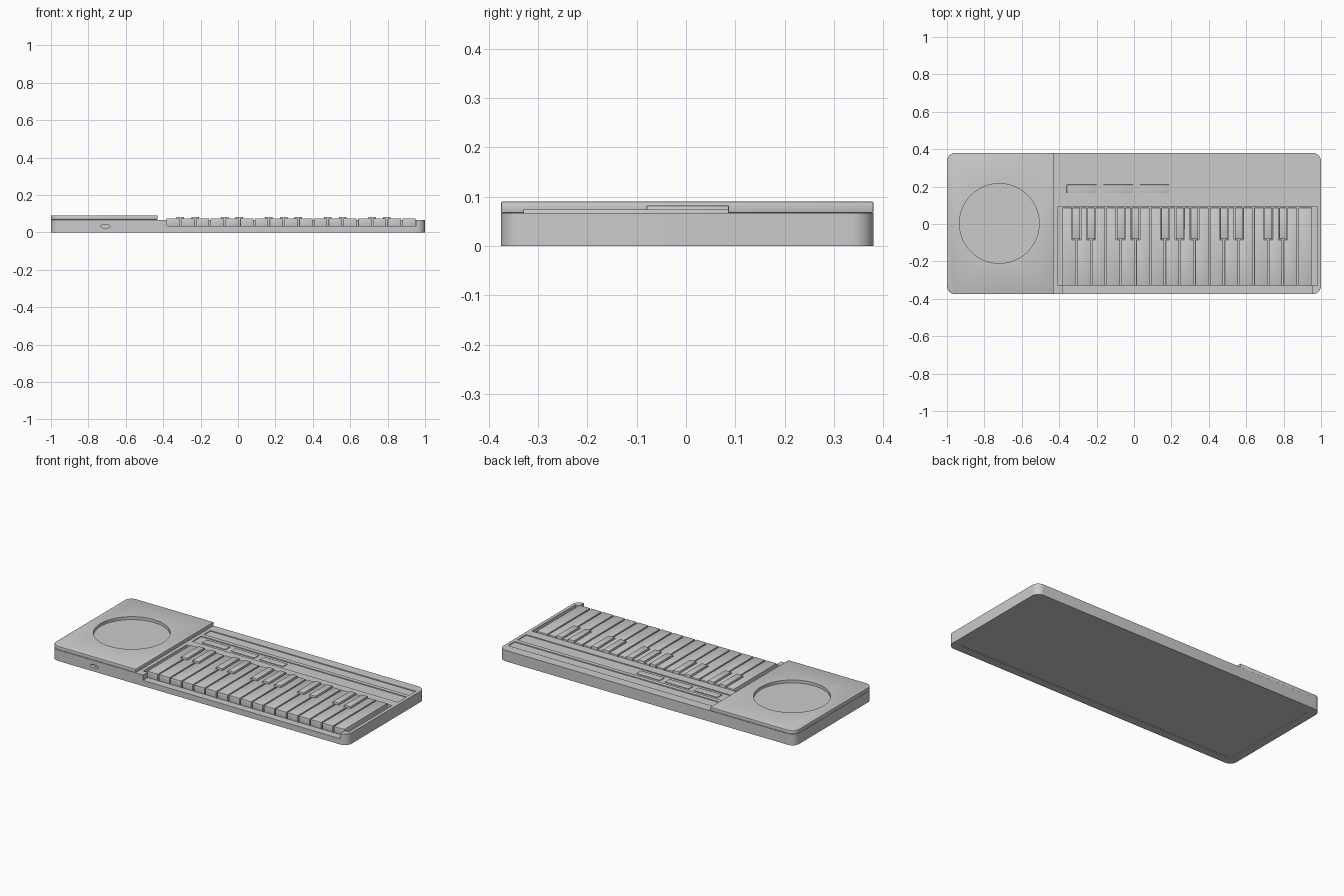
import bpy
import bmesh
from math import cos, sin, pi

cube = bpy.data.objects.get("Cube")
if cube:
    bpy.data.objects.remove(cube)

grey = bpy.data.materials.new("mid grey")
grey.use_nodes = True
grey.diffuse_color = (0.6, 0.6, 0.6, 1)
grey.node_tree.nodes["Principled BSDF"].inputs["Base Color"].default_value = (0.6, 0.6, 0.6, 1)


def prism(name, outline, z0, z1):
    """Extrude a flat outline from z0 to z1."""
    bm = bmesh.new()
    face = bm.faces.new([bm.verts.new((x, y, z0)) for x, y in outline])
    top = bmesh.ops.extrude_face_region(bm, geom=[face])["geom"]
    for v in top:
        if isinstance(v, bmesh.types.BMVert):
            v.co.z = z1
    bmesh.ops.recalc_face_normals(bm, faces=bm.faces)
    mesh = bpy.data.meshes.new(name)
    bm.to_mesh(mesh)
    bm.free()
    mesh.materials.append(grey)
    obj = bpy.data.objects.new(name, mesh)
    bpy.context.collection.objects.link(obj)
    return obj


def box_outline(x0, x1, y0, y1):
    return [(x0, y0), (x1, y0), (x1, y1), (x0, y1)]


def rounded(x0, x1, y0, y1, radii, steps=8):
    """Rectangle outline; radii run front left, front right, back right, back left."""
    pts = []
    corners = box_outline(x0, x1, y0, y1)
    for i, ((x, y), r) in enumerate(zip(corners, radii)):
        cx = x + r if x == x0 else x - r
        cy = y + r if y == y0 else y - r
        if r == 0:
            pts.append((x, y))
            continue
        for k in range(steps + 1):
            a = pi + (i + k / steps) * pi / 2
            pts.append((cx + r * cos(a), cy + r * sin(a)))
    return pts


def circle(cx, cy, rx, ry, n):
    return [(cx + rx * cos(2 * pi * i / n), cy + ry * sin(2 * pi * i / n)) for i in range(n)]


def finish(obj, bevel=0):
    """Apply modifiers and keep sharp edges while smoothing curves."""
    bpy.ops.object.select_all(action='DESELECT')
    obj.select_set(True)
    bpy.context.view_layer.objects.active = obj
    if bevel:
        mod = obj.modifiers.new("edge bevel", 'BEVEL')
        mod.width = bevel
        mod.segments = 2
        mod.limit_method = 'ANGLE'
    for mod in list(obj.modifiers):
        bpy.ops.object.modifier_apply(modifier=mod.name)
    bpy.ops.object.shade_smooth_by_angle(angle=0.6)


def cut(obj, cutter):
    """Carve the cutter out of the part."""
    cutter.hide_render = True
    mod = obj.modifiers.new("cut", 'BOOLEAN')
    mod.operation = 'DIFFERENCE'
    mod.solver = 'EXACT'
    mod.object = cutter
    finish(obj)
    bpy.data.objects.remove(cutter)


FRONT, BACK = -0.375, 0.38
STEP, DECK, TOP = -0.43, 0.067, 0.09
R = 0.045

# Case: low body with key well, front opening, back panel channels and base recess
case = prism("case", rounded(-1, 1, FRONT, BACK, [R] * 4), 0, DECK)
cut(case, prism("well_cutter", box_outline(-0.41, 0.98, -0.33, 0.09), 0.025, 0.2))
cut(case, prism("front_cutter", box_outline(-0.38, 0.953, -0.5, -0.3), 0.035, 0.2))
for y0, y1 in ((0.145, 0.23), (0.255, 0.32)):
    cut(case, prism("channel_cutter", box_outline(-0.41, 0.98, y0, y1), DECK - 0.005, 0.2))
cut(case, prism("base_cutter", rounded(-0.95, 0.95, FRONT + 0.05, BACK - 0.05, [0.02] * 4), -0.1, 0.004))

# Front port: small oval hole in the front wall
port = prism("port_cutter", circle(0, 0, 0.026, 0.009, 24), -0.02, 0.02)
port.rotation_euler.x = pi / 2
port.location = (-0.71, FRONT, 0.032)
cut(case, port)

# Raised speaker block with a round dish
block = prism("speaker_block", rounded(-1, STEP, FRONT, BACK, [R, 0, 0, R]), DECK, TOP)
finish(block, 0.003)
cut(block, prism("dish_cutter", circle(-0.72, 0.003, 0.213, 0.213, 96), TOP - 0.018, 0.2))

# Three buttons in the front channel
for i in range(3):
    x = -0.36 + i * 0.195
    button = prism(f"button_{i + 1}", box_outline(x, x + 0.16, 0.165, 0.21), DECK - 0.006, DECK)
    finish(button, 0.002)

# Keyboard: full-width keys notched around the narrow raised keys
PITCH, START, GAP = 0.0789, -0.387, 0.004
SPLIT, KEY_BACK, HALF = -0.08, 0.087, 0.02
raised = (1, 2, 4, 5, 7, 8, 9, 11, 12, 14, 15)
for i in range(17):
    x0 = START + i * PITCH + GAP
    x1 = x0 + PITCH - 2 * GAP
    left = x0 + HALF if i in raised else x0
    right = x1 - HALF if i + 1 in raised else x1
    outline = [(x0, -0.33), (x1, -0.33)]
    if right < x1:
        outline += [(x1, SPLIT - GAP), (right, SPLIT - GAP)]
    outline += [(right, KEY_BACK), (left, KEY_BACK)]
    if left > x0:
        outline += [(left, SPLIT - GAP), (x0, SPLIT - GAP)]
    finish(prism(f"long_key_{i + 1}", outline, 0.025, 0.074), 0.002)
for i in raised:
    x = START + i * PITCH
    finish(prism(f"short_key_{i}", box_outline(x - HALF, x + HALF, SPLIT, KEY_BACK), 0.025, 0.082), 0.002)
